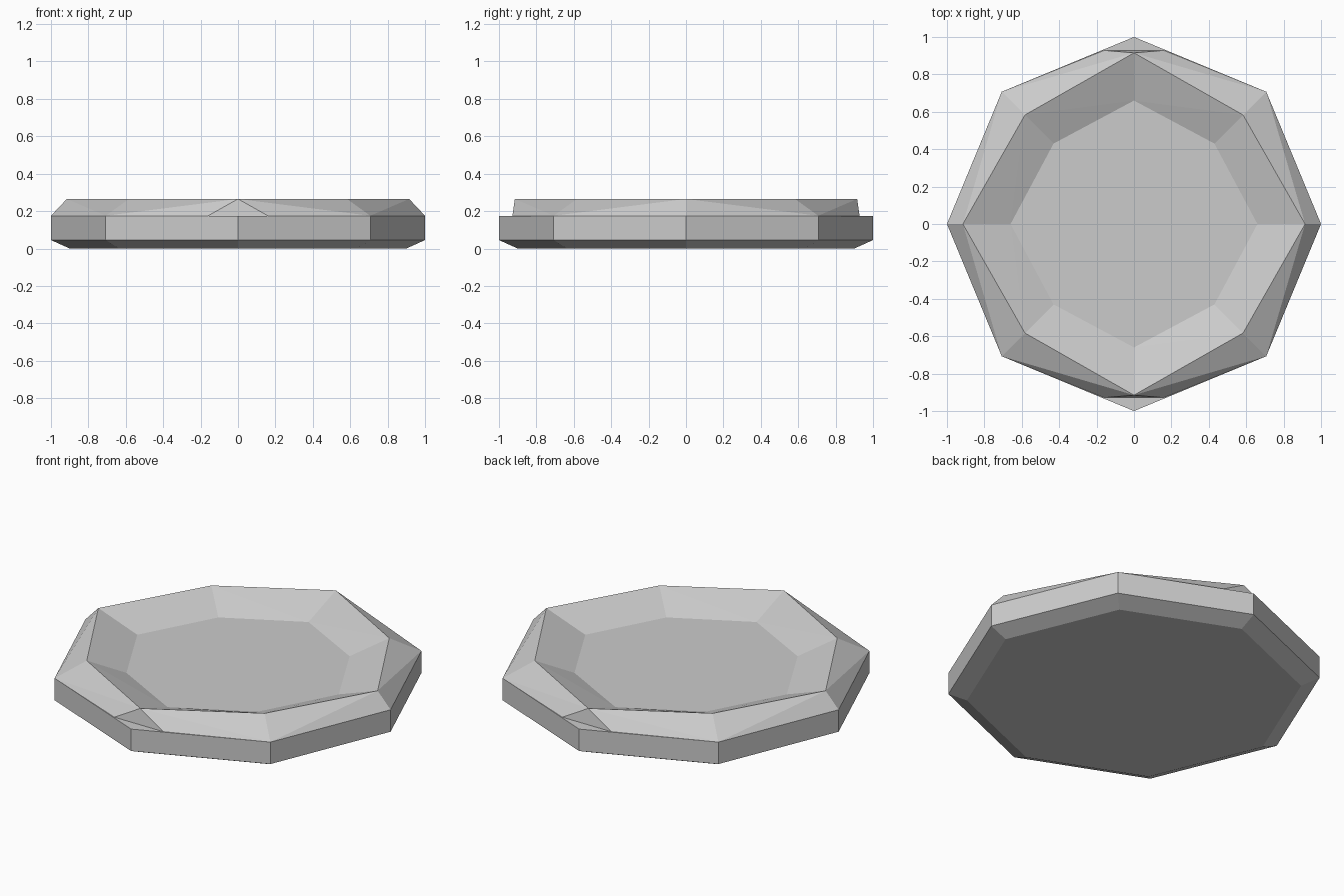
import bpy, bmesh, math

if "Cube" in bpy.data.objects:
    bpy.data.objects.remove(bpy.data.objects["Cube"])

BASE_TOP, RIM_TOP = 0.175, 0.265


def finish(name, bm):
    bmesh.ops.remove_doubles(bm, verts=bm.verts, dist=0.0005)
    bmesh.ops.recalc_face_normals(bm, faces=bm.faces)
    mesh = bpy.data.meshes.new(name)
    bm.to_mesh(mesh)
    bm.free()
    obj = bpy.data.objects.new(name, mesh)
    bpy.context.collection.objects.link(obj)
    return obj


# Eight-sided base slab with a chamfered underside
bm = bmesh.new()
rings = []
for r, z in [(0.9, 0.0), (1.0, 0.045), (1.0, BASE_TOP)]:
    rings.append([bm.verts.new((r * math.cos(i * math.pi / 4),
                                r * math.sin(i * math.pi / 4), z)) for i in range(8)])
bm.faces.new(rings[0][::-1])
bm.faces.new(rings[-1])
for a, b in zip(rings, rings[1:]):
    for i in range(8):
        j = (i + 1) % 8
        bm.faces.new((a[i], a[j], b[j], b[i]))
finish("dish_base", bm)

# One quarter of the raised rim: outer foot, ridge and inner foot
P = {
    "out_x": (1.0, 0.0, BASE_TOP), "out_d": (0.707, 0.707, BASE_TOP),
    "out_y": (0.16, 0.928, BASE_TOP), "out_m": (0.0, 0.928, BASE_TOP),
    "top_x": (0.915, 0.0, RIM_TOP), "top_d": (0.583, 0.583, RIM_TOP),
    "top_y": (0.0, 0.915, RIM_TOP),
    "in_x": (0.66, 0.0, BASE_TOP), "in_d": (0.43, 0.43, BASE_TOP),
    "in_y": (0.0, 0.66, BASE_TOP),
}
FACES = [
    ("out_x", "out_d", "top_x"), ("out_d", "top_d", "top_x"),
    ("out_d", "top_y", "top_d"), ("out_d", "out_y", "top_y"),
    ("out_y", "out_m", "top_y"),
    ("top_x", "top_d", "in_x"), ("top_d", "in_d", "in_x"),
    ("top_d", "top_y", "in_y"), ("top_d", "in_y", "in_d"),
]

# Rim mirrored into all four quarters
bm = bmesh.new()
for sx in (1, -1):
    for sy in (1, -1):
        v = {k: bm.verts.new((x * sx, y * sy, z)) for k, (x, y, z) in P.items()}
        for names in FACES:
            order = names if sx * sy > 0 else names[::-1]
            bm.faces.new([v[n] for n in order])
rim = finish("dish_rim", bm)

# Keep the open ring facing up and outward
bm = bmesh.new()
bm.from_mesh(rim.data)
for f in bm.faces:
    f.normal_update()
    if f.normal.z < 0:
        f.normal_flip()
bm.to_mesh(rim.data)
bm.free()
